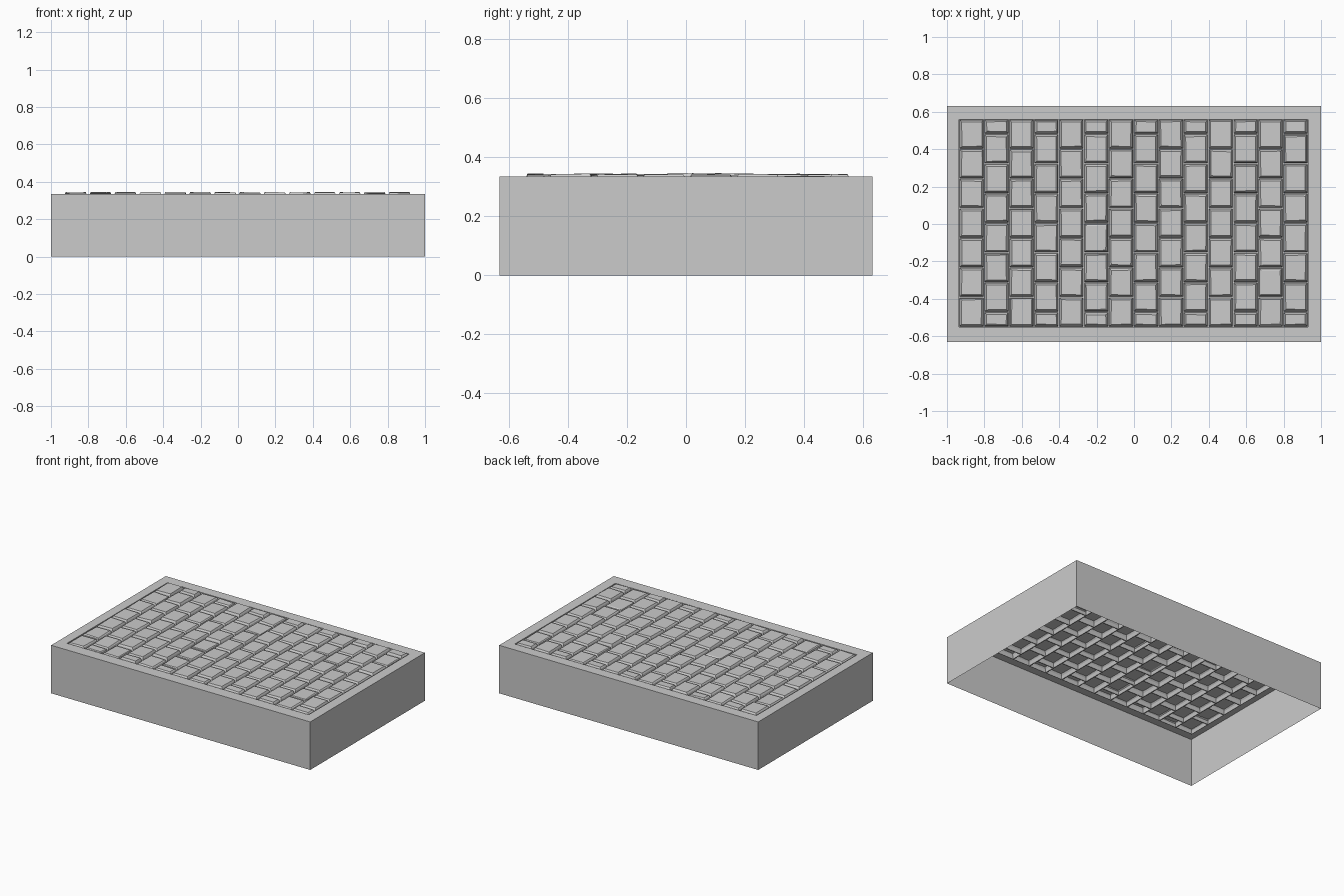
import bpy, bmesh, random

random.seed(4)
cube = bpy.data.objects.get("Cube")
if cube:
    bpy.data.objects.remove(cube, do_unlink=True)

HALF_X, HALF_Y, RIM = 1.0, 0.632, 0.335
LEFT, RIGHT, FRONT, BACK = -0.935, 0.93, -0.55, 0.56
FLOOR = 0.312
COLUMNS, ROWS = 14, 7

stone = bpy.data.materials.new("grey stone")
stone.use_nodes = True
colour = (0.6, 0.6, 0.6, 1)
stone.diffuse_color = colour
stone.node_tree.nodes["Principled BSDF"].inputs["Base Color"].default_value = colour


def rectangle(bm, x0, x1, y0, y1, z):
    return [bm.verts.new((x, y, z)) for x, y in ((x0, y0), (x1, y0), (x1, y1), (x0, y1))]


def bridge(bm, lower, upper):
    for i in range(4):
        j = (i + 1) % 4
        bm.faces.new((lower[i], lower[j], upper[j], upper[i]))


def finish(bm, name):
    mesh = bpy.data.meshes.new(name)
    bm.to_mesh(mesh)
    bm.free()
    mesh.materials.append(stone)
    obj = bpy.data.objects.new(name, mesh)
    bpy.context.collection.objects.link(obj)


# Open-bottomed casing: outer walls, flat rim and the edge of the recess
bm = bmesh.new()
loops = [rectangle(bm, -HALF_X, HALF_X, -HALF_Y, HALF_Y, 0),
         rectangle(bm, -HALF_X, HALF_X, -HALF_Y, HALF_Y, RIM),
         rectangle(bm, LEFT, RIGHT, FRONT, BACK, RIM),
         rectangle(bm, LEFT, RIGHT, FRONT, BACK, FLOOR)]
for lower, upper in zip(loops, loops[1:]):
    bridge(bm, lower, upper)
finish(bm, "casing")


# One hollow paving brick: joint floor, sloping sides and a slightly uneven top
def brick(bm, x0, x1, y0, y1):
    top = random.uniform(0.338, 0.345)
    loops = []
    for inset, z in ((0, FLOOR), (0.003, FLOOR), (0.008, RIM - 0.002), (0.014, top)):
        loops.append(rectangle(bm, x0 + inset, x1 - inset, y0 + inset, y1 - inset, z))
    for v in loops[-1]:
        v.co.x += random.uniform(-0.002, 0.002)
        v.co.y += random.uniform(-0.002, 0.002)
        v.co.z += random.uniform(-0.002, 0.002)
    for lower, upper in zip(loops, loops[1:]):
        bridge(bm, lower, upper)
    bm.faces.new(loops[-1])


# Running bond: every second column starts and ends with a half brick
bm = bmesh.new()
width = (RIGHT - LEFT) / COLUMNS
length = (BACK - FRONT) / ROWS
for column in range(COLUMNS):
    x = LEFT + column * width
    if column % 2:
        cuts = [FRONT] + [FRONT + (r + 0.5) * length for r in range(ROWS)] + [BACK]
    else:
        cuts = [FRONT + r * length for r in range(ROWS + 1)]
    for y0, y1 in zip(cuts, cuts[1:]):
        brick(bm, x, x + width, y0, y1)
finish(bm, "paving_bricks")
